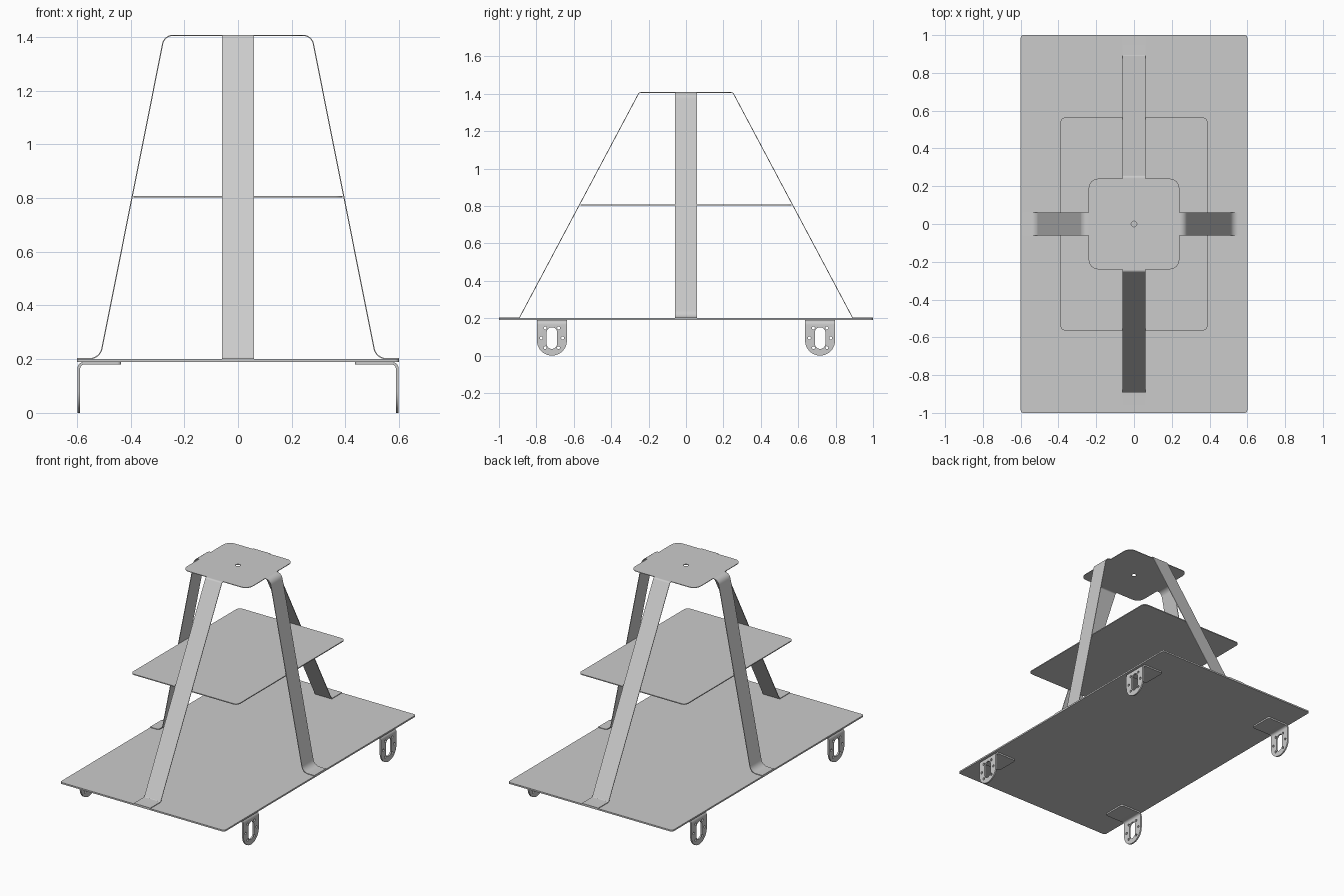
import bpy, bmesh, math
from mathutils import Vector

if "Cube" in bpy.data.objects:
    bpy.data.objects.remove(bpy.data.objects["Cube"])


def fillet(pts, closed=True, seg=8):
    """Round the corners of a 2D path given as (x, y, radius)."""
    out, n = [], len(pts)
    for i, (x, y, r) in enumerate(pts):
        p = Vector((x, y))
        if r == 0 or (not closed and i in (0, n - 1)):
            out.append(p)
            continue
        a = (Vector(pts[i - 1][:2]) - p).normalized()
        b = (Vector(pts[(i + 1) % n][:2]) - p).normalized()
        half = a.angle(b) / 2
        c = p + (a + b).normalized() * r / math.sin(half)
        t = r / math.tan(half)
        va, vb = p + a * t - c, p + b * t - c
        turn = va.angle_signed(vb)
        for k in range(seg + 1):
            ang = -turn * k / seg
            co, si = math.cos(ang), math.sin(ang)
            out.append(c + Vector((va.x * co - va.y * si, va.x * si + va.y * co)))
    return out


def rect(cx, cy, hx, hy, r, seg=8):
    return fillet([(cx - hx, cy - hy, r), (cx + hx, cy - hy, r),
                   (cx + hx, cy + hy, r), (cx - hx, cy + hy, r)], True, seg)


def sheet(rings, z=0.0):
    """Flat sheet: the first ring is the outline, the others are holes."""
    bm = bmesh.new()
    for ring in rings:
        vs = [bm.verts.new((p.x, p.y, z)) for p in ring]
        for i, v in enumerate(vs):
            bm.edges.new((vs[i - 1], v))
    bmesh.ops.remove_doubles(bm, verts=bm.verts, dist=1e-5)
    bmesh.ops.triangle_fill(bm, edges=bm.edges[:], use_beauty=True)
    return bm


def finish(name, bm, thickness, mirror=False):
    """Turn normals up/outward, thicken inwards, optionally mirror in x and y."""
    bmesh.ops.recalc_face_normals(bm, faces=bm.faces[:])
    bm.normal_update()
    if sum(f.normal.z * f.calc_area() for f in bm.faces) < 0:
        bmesh.ops.reverse_faces(bm, faces=bm.faces[:])
    me = bpy.data.meshes.new(name)
    bm.to_mesh(me)
    bm.free()
    ob = bpy.data.objects.new(name, me)
    bpy.context.collection.objects.link(ob)
    sol = ob.modifiers.new("thickness", 'SOLIDIFY')
    sol.thickness, sol.offset, sol.use_even_offset = thickness, -1, True
    if mirror:
        mir = ob.modifiers.new("mirror", 'MIRROR')
        mir.use_axis = (True, True, False)
        mir.use_mirror_merge = False
    bpy.ops.object.select_all(action='DESELECT')
    ob.select_set(True)
    bpy.context.view_layer.objects.active = ob
    bpy.ops.object.convert(target='MESH')
    bpy.ops.object.shade_smooth_by_angle(angle=math.radians(30))
    return ob


# Base plate and middle shelf
finish("base_plate", sheet([rect(0, 0, 0.6, 1.0, 0.015)], 0.2), 0.01)
finish("middle_shelf", sheet([rect(0, 0, 0.39, 0.565, 0.03)], 0.808), 0.006)

# Frame: top plate and four folded straps in one piece of sheet metal
H, W, TOP, FOOT = 0.24, 0.06, 1.408, 0.204
outline = []
for i in range(4):
    co, si = (1, 0, -1, 0)[i], (0, 1, 0, -1)[i]
    for x, y, r in ((H, -W, 0), (H, W, 0), (H, H, 0.05)):
        outline.append((x * co - y * si, x * si + y * co, r))
frame = sheet([fillet(outline), rect(0, 0, 0.015, 0.015, 0.015)], TOP)
side = fillet([(H, TOP, 0), (0.276, TOP, 0.041), (0.516, FOOT, 0.045), (0.6, FOOT, 0)], False)
end = fillet([(H, TOP, 0), (0.252, TOP, 0.015), (0.892, FOOT, 0.006), (1.0, FOOT, 0)], False)
for path, swap in ((side, False), (end, True)):
    for s in (-1, 1):
        prev = None
        for p in path:
            pair = [frame.verts.new((w, s * p.x, p.y) if swap else (s * p.x, w, p.y))
                    for w in (-W, W)]
            if prev:
                frame.faces.new((prev[0], prev[1], pair[1], pair[0]))
            prev = pair
bmesh.ops.remove_doubles(frame, verts=frame.verts, dist=1e-4)
finish("strap_frame", frame, 0.004)

# Wheel motor brackets: flat pattern with holes, then bent down by 90 degrees
X0, X1, ZT, R, CY = 0.435, 0.598, 0.19, 0.025, 0.717
flat = X1 - R - X0
arc = R * math.pi / 2
total = flat + arc + ZT - R
rings = [fillet([(0, CY - 0.08, 0.015), (total, CY - 0.08, 0.08),
                 (total, CY + 0.08, 0.08), (0, CY + 0.08, 0.015)], True, 12),
         rect(total - 0.0935, CY, 0.058, 0.028, 0.028)]
for dy, z in ((0.036, 0.147), (0.036, 0.042), (0.057, 0.094)):
    for s in (-1, 1):
        rings.append(rect(total - z, CY + s * dy, 0.008, 0.008, 0.008, 4))
bracket = sheet(rings)
BEND = 6
for k in range(BEND + 1):
    bmesh.ops.bisect_plane(bracket, geom=bracket.verts[:] + bracket.edges[:] + bracket.faces[:],
                           plane_co=(flat + arc * k / BEND, 0, 0), plane_no=(1, 0, 0))
for v in bracket.verts:
    u = v.co.x
    if u <= flat:
        v.co.x, v.co.z = X0 + u, ZT
    elif u < flat + arc:
        a = (u - flat) / R
        v.co.x, v.co.z = X1 - R + R * math.sin(a), ZT - R + R * math.cos(a)
    else:
        v.co.x, v.co.z = X1, total - u
finish("wheel_brackets", bracket, 0.01, mirror=True)
